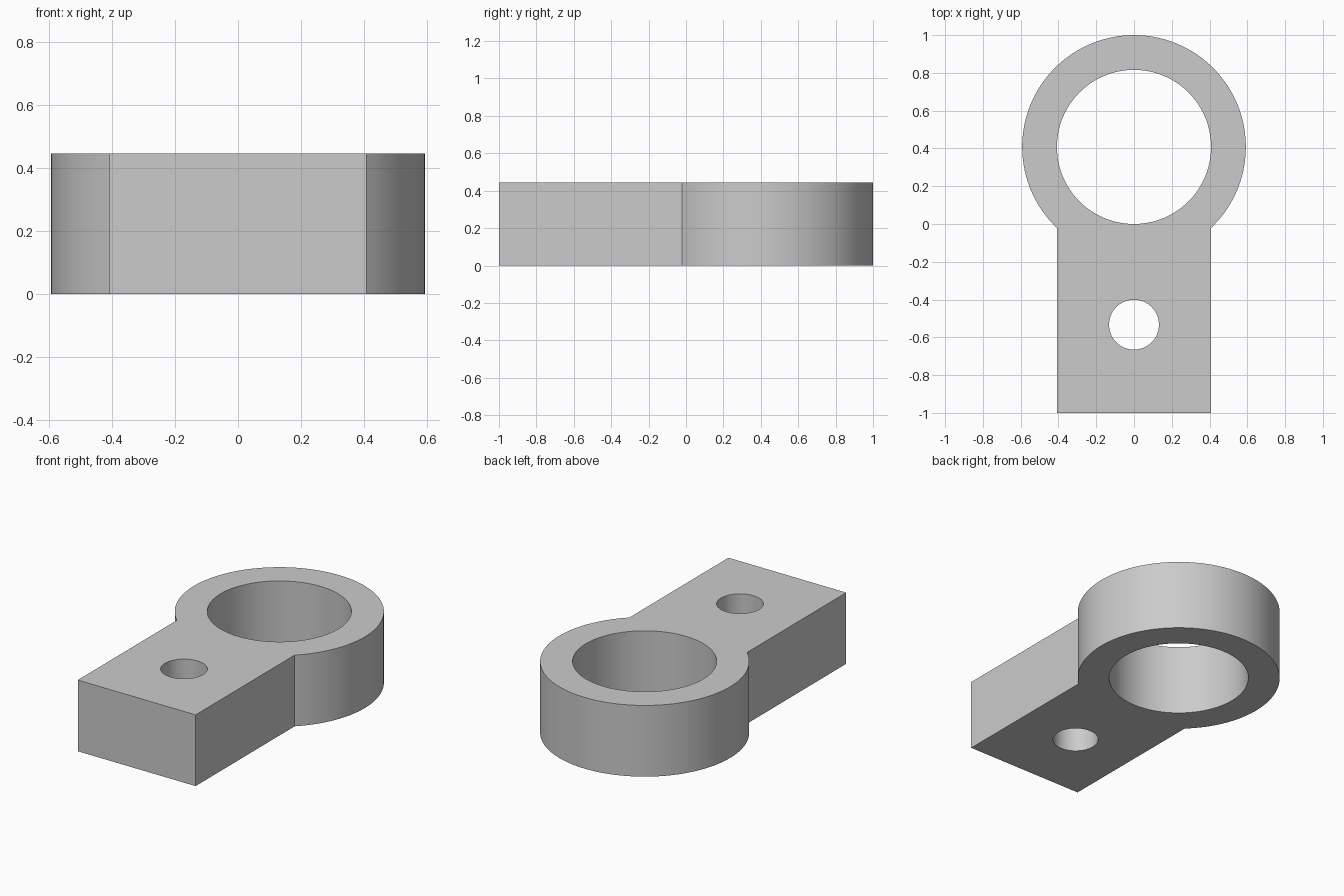
import bpy
import bmesh
from math import sin, cos, asin, pi

cube = bpy.data.objects.get("Cube")
if cube:
    bpy.data.objects.remove(cube, do_unlink=True)

HEIGHT = 0.445
RING_RADIUS = 0.592
BORE_RADIUS = 0.408
RING_Y = 1 - RING_RADIUS
ARM_HALF_WIDTH = 0.407
HOLE_RADIUS = 0.132
HOLE_Y = -0.533


def arc(radius, centre_y, start, end, steps):
    """Points along an arc centred on the y axis, both ends included."""
    angles = [start + (end - start) * i / steps for i in range(steps + 1)]
    return [(radius * cos(a), centre_y + radius * sin(a)) for a in angles]


def add_loop(bm, points):
    verts = [bm.verts.new((x, y, 0)) for x, y in points]
    for a, b in zip(verts, verts[1:] + verts[:1]):
        bm.edges.new((a, b))


# Outline: ring arc running into the straight arm, plus the two round holes
bm = bmesh.new()
junction = asin(ARM_HALF_WIDTH / RING_RADIUS)
outline = arc(RING_RADIUS, RING_Y, junction - pi / 2, 1.5 * pi - junction, 96)
add_loop(bm, outline + [(-ARM_HALF_WIDTH, -1), (ARM_HALF_WIDTH, -1)])
add_loop(bm, arc(BORE_RADIUS, RING_Y, 0, 2 * pi, 96)[:-1])
add_loop(bm, arc(HOLE_RADIUS, HOLE_Y, 0, 2 * pi, 64)[:-1])

# Fill the profile and raise it to full height
bmesh.ops.triangle_fill(bm, edges=bm.edges[:], use_beauty=True, normal=(0, 0, 1))
raised = bmesh.ops.extrude_face_region(bm, geom=bm.faces[:], use_keep_orig=True)
top = [v for v in raised["geom"] if isinstance(v, bmesh.types.BMVert)]
bmesh.ops.translate(bm, verts=top, vec=(0, 0, HEIGHT))
bmesh.ops.recalc_face_normals(bm, faces=bm.faces[:])

mesh = bpy.data.meshes.new("ring_bracket")
bm.to_mesh(mesh)
bm.free()
bracket = bpy.data.objects.new("ring_bracket", mesh)
bpy.context.collection.objects.link(bracket)

# Plain grey finish
grey = bpy.data.materials.new("light_grey")
grey.use_nodes = True
colour = (0.6, 0.6, 0.6, 1)
grey.diffuse_color = colour
grey.node_tree.nodes["Principled BSDF"].inputs["Base Color"].default_value = colour
mesh.materials.append(grey)

# Smooth round walls, sharp rims
bpy.ops.object.select_all(action="DESELECT")
bracket.select_set(True)
bpy.context.view_layer.objects.active = bracket
bpy.ops.object.shade_smooth_by_angle(angle=pi / 6)
